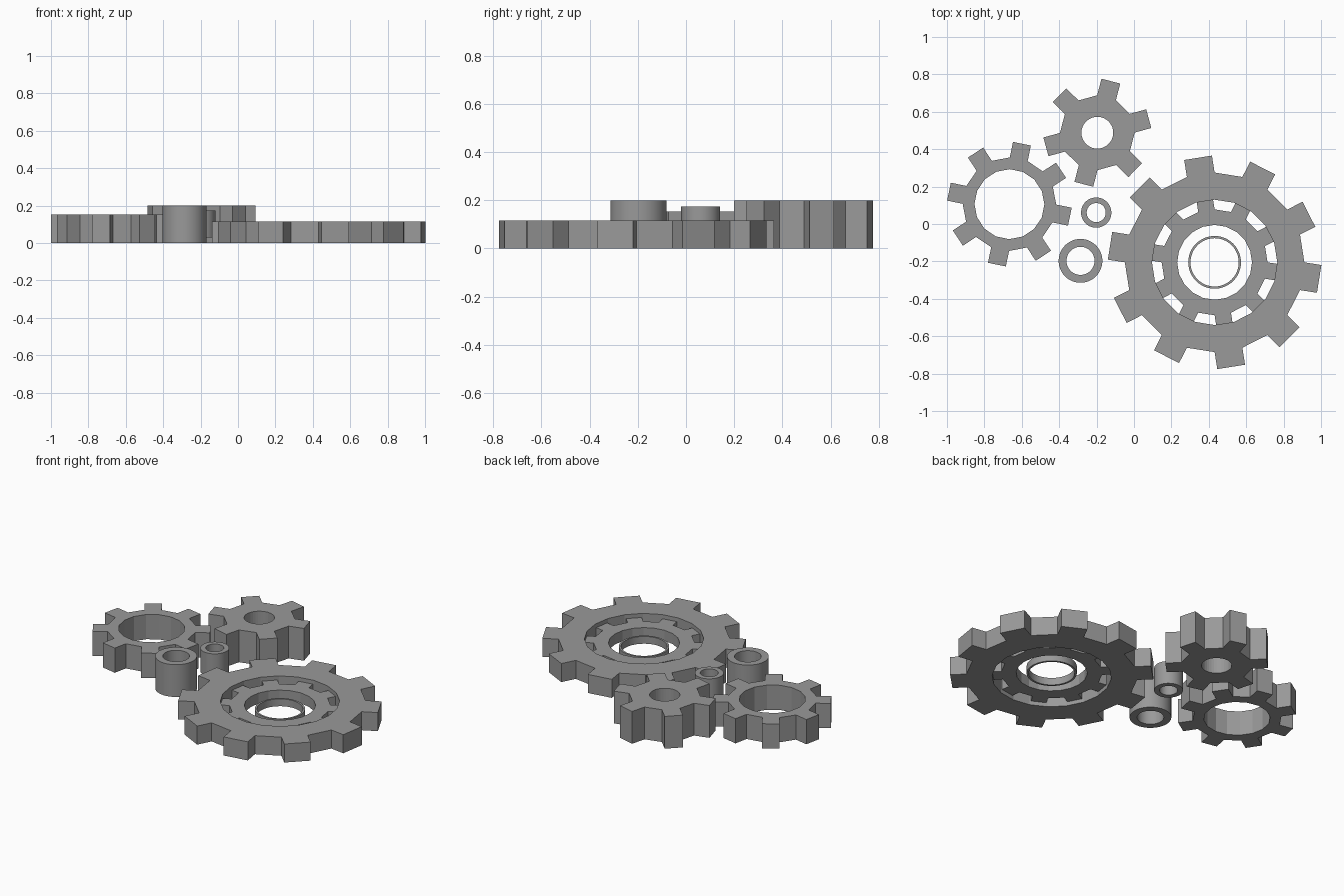
import bpy, bmesh
from math import sin, cos, pi, radians

if "Cube" in bpy.data.objects:
    bpy.data.objects.remove(bpy.data.objects["Cube"])

# Dark grey used on every part
GREY = bpy.data.materials.new("dark_grey")
GREY.diffuse_color = (0.32, 0.32, 0.32, 1)
GREY.use_nodes = True
GREY.node_tree.nodes["Principled BSDF"].inputs["Base Color"].default_value = GREY.diffuse_color


def finish(name, bm, base_faces, center, z0, z1, smooth=0):
    """Extrude flat faces upward and turn them into an object."""
    ext = bmesh.ops.extrude_face_region(bm, geom=base_faces, use_keep_orig=True)
    top = [v for v in ext["geom"] if isinstance(v, bmesh.types.BMVert)]
    bmesh.ops.translate(bm, verts=top, vec=(0, 0, z1 - z0))
    bmesh.ops.recalc_face_normals(bm, faces=bm.faces[:])
    mesh = bpy.data.meshes.new(name)
    bm.to_mesh(mesh)
    bm.free()
    mesh.materials.append(GREY)
    ob = bpy.data.objects.new(name, mesh)
    ob.location = (center[0], center[1], z0)
    bpy.context.collection.objects.link(ob)
    if smooth:
        bpy.ops.object.select_all(action='DESELECT')
        ob.select_set(True)
        bpy.context.view_layer.objects.active = ob
        bpy.ops.object.shade_smooth_by_angle(angle=radians(smooth))
    return ob


def gear(name, center, teeth, angle, tip, root, hole, z0, z1, sub=1):
    """Flat gear: straight teeth on alternate sides of a 2n-sided ring.
    tip = distance to the flat tooth end, sub = hole segments per ring side."""
    bm = bmesh.new()
    n = teeth * 2
    start = radians(angle) - pi / n
    outer = [bm.verts.new((root * cos(start + i * 2 * pi / n),
                           root * sin(start + i * 2 * pi / n), 0)) for i in range(n)]
    m = n * sub
    inner = [bm.verts.new((hole * cos(start + i * 2 * pi / m),
                           hole * sin(start + i * 2 * pi / m), 0)) for i in range(m)]
    faces = []
    for i in range(n):
        a, b = outer[i], outer[(i + 1) % n]
        rim = [inner[(i * sub + k) % m] for k in range(sub, -1, -1)]
        faces.append(bm.faces.new([a, b] + rim))
        if i % 2 == 0:  # tooth
            t = radians(angle) + i * 2 * pi / n
            reach = tip - root * cos(pi / n)
            c, d = bm.verts.new(b.co), bm.verts.new(a.co)
            bmesh.ops.translate(bm, verts=[c, d], vec=(reach * cos(t), reach * sin(t), 0))
            faces.append(bm.faces.new([a, d, c, b]))
    return finish(name, bm, faces, center, z0, z1)


def tube(name, center, outer, inner, z0, z1, sides=48):
    """Smooth round tube standing upright."""
    bm = bmesh.new()
    o, n = [[bm.verts.new((r * cos(2 * pi * i / sides), r * sin(2 * pi * i / sides), 0))
             for i in range(sides)] for r in (outer, inner)]
    faces = [bm.faces.new([o[i], o[(i + 1) % sides], n[(i + 1) % sides], n[i]])
             for i in range(sides)]
    return finish(name, bm, faces, center, z0, z1, smooth=30)


HUB = (0.431, -0.205)

# Large gear with a smaller gear and a thin ring nested inside
gear("large_gear", HUB, 10, 99, 0.566, 0.48, 0.335, 0.0, 0.115)
gear("nested_gear", HUB, 10, 99, 0.334, 0.283, 0.2, 0.025, 0.09)
tube("thin_ring", HUB, 0.141, 0.129, 0.023, 0.068)

# Two medium gears
gear("left_gear", (-0.666, 0.106), 8, 78.3, 0.33, 0.25, 0.187, 0.0, 0.153)
gear("top_gear", (-0.196, 0.488), 6, 75.3, 0.285, 0.2, 0.085, 0.0, 0.2, sub=3)

# Two round bushings
tube("large_bushing", (-0.286, -0.197), 0.117, 0.075, 0.0, 0.2)
tube("small_bushing", (-0.202, 0.061), 0.081, 0.051, 0.03, 0.174)
